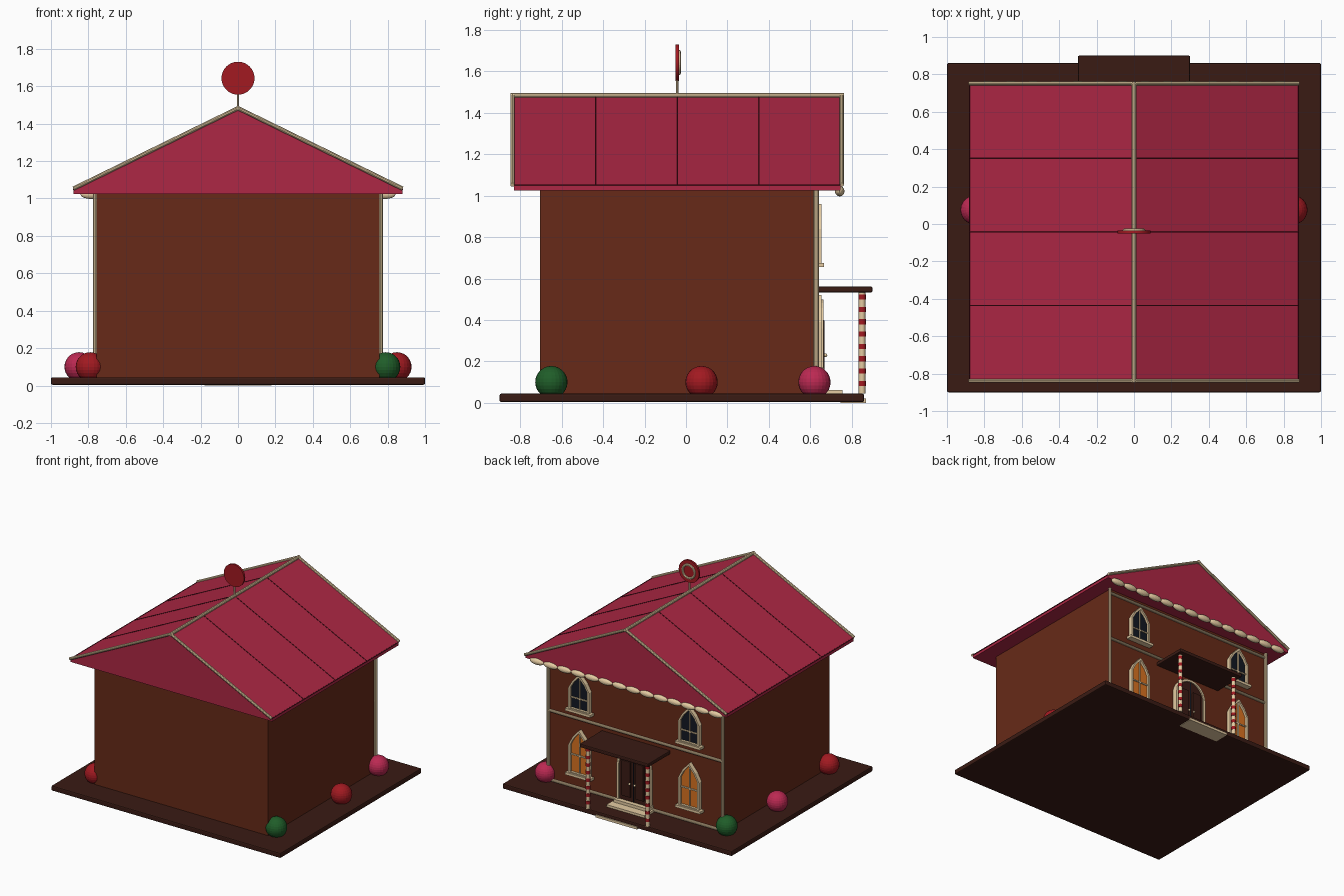
import bpy, bmesh, math
from mathutils import Vector

if "Cube" in bpy.data.objects:
    bpy.data.objects.remove(bpy.data.objects["Cube"], do_unlink=True)


def material(name, r, g, b):
    m = bpy.data.materials.new(name)
    m.use_nodes = True
    m.diffuse_color = (r, g, b, 1)
    m.node_tree.nodes["Principled BSDF"].inputs["Base Color"].default_value = (r, g, b, 1)
    return m


WALL = material("gingerbread", .135, .023, .009)
DARK = material("chocolate", .042, .011, .007)
ROOF = material("roof_glaze", .42, .02, .058)
SEAM = material("roof_seam", .09, .005, .012)
CREAM = material("icing", .78, .6, .36)
RED = material("red_candy", .36, .01, .015)
PINK = material("pink_candy", .5, .022, .085)
GREEN = material("green_candy", .014, .11, .022)
GLOW = material("lit_glass", .7, .17, .015)
NIGHT = material("dark_glass", .006, .009, .016)


def finish(name, bm, mat, smooth=False):
    bmesh.ops.recalc_face_normals(bm, faces=bm.faces)
    mesh = bpy.data.meshes.new(name)
    bm.to_mesh(mesh)
    bm.free()
    mesh.materials.append(mat)
    ob = bpy.data.objects.new(name, mesh)
    bpy.context.collection.objects.link(ob)
    if smooth:
        bpy.ops.object.select_all(action='DESELECT')
        ob.select_set(True)
        bpy.context.view_layer.objects.active = ob
        bpy.ops.object.shade_smooth_by_angle()
    return ob


def box(name, x, y, z, mat, bevel=0):
    """Box from (low, high) pairs on each axis."""
    bm = bmesh.new()
    bmesh.ops.create_cube(bm, size=1)
    for v in bm.verts:
        v.co = [sum(r) / 2 + c * (r[1] - r[0]) for c, r in zip(v.co, (x, y, z))]
    ob = finish(name, bm, mat)
    if bevel:
        mod = ob.modifiers.new("edge", 'BEVEL')
        mod.width, mod.segments = bevel, 2
    return ob


def rod(name, a, b, r, mat, sides=10):
    a, b = Vector(a), Vector(b)
    bm = bmesh.new()
    bmesh.ops.create_cone(bm, cap_ends=True, segments=sides, radius1=r, radius2=r, depth=(b - a).length)
    ob = finish(name, bm, mat, True)
    ob.location = (a + b) / 2
    ob.rotation_euler = (b - a).to_track_quat('Z', 'Y').to_euler()
    return ob


def ball(name, loc, scale, mat):
    bm = bmesh.new()
    bmesh.ops.create_uvsphere(bm, u_segments=24, v_segments=14, radius=1)
    ob = finish(name, bm, mat)
    ob.location, ob.scale = loc, scale
    return ob


def slab(name, outline, y0, y1, mat):
    """Extrude an (x, z) outline along y."""
    bm = bmesh.new()
    face = bm.faces.new([bm.verts.new((x, y0, z)) for x, z in outline])
    new = bmesh.ops.extrude_face_region(bm, geom=[face])["geom"]
    bmesh.ops.translate(bm, vec=(0, y1 - y0, 0), verts=[v for v in new if isinstance(v, bmesh.types.BMVert)])
    return finish(name, bm, mat)


def ring(name, outer, inner, y0, y1, mat):
    """Hollow frame between two matching (x, z) outlines."""
    bm = bmesh.new()
    loops = [[bm.verts.new((x, y, z)) for x, z in o]
             for o, y in ((outer, y0), (outer, y1), (inner, y1), (inner, y0))]
    n = len(outer)
    for k in range(4):
        p, q = loops[k], loops[(k + 1) % 4]
        for i in range(n):
            j = (i + 1) % n
            bm.faces.new((p[i], p[j], q[j], q[i]))
    return finish(name, bm, mat)


def pointed(cx, z0, w, spring, top):
    h = top - spring
    half = [(w, z0), (w, spring), (w * .62, spring + h * .5)]
    pts = half + [(0, top)] + [(-x, z) for x, z in reversed(half)]
    return [(cx + x, z) for x, z in pts]


def round_arch(w, z0, spring, n=12):
    arc = [(w * math.cos(math.pi * i / n), spring + w * math.sin(math.pi * i / n)) for i in range(n + 1)]
    return [(w, z0)] + arc + [(-w, z0)]


SIDES = (("left", 1), ("right", -1))
BACK = .62      # decorated wall plane

# Base and house body
box("base_board", (-1, 1), (-.9, .86), (.004, .044), DARK, .008)
box("house_walls", (-.757, .757), (-.705, BACK), (.04, 1.03), WALL)

# Roof block, seams and icing edges
EAVE, PEAK, TOP, LOW = .88, 1.48, 1.05, 1.025
slab("roof", [(-EAVE, LOW), (EAVE, LOW), (EAVE, TOP), (0, PEAK), (-EAVE, TOP)], -.83, .745, ROOF)
for side, s in SIDES:
    for i in range(1, 4):
        y = -.83 + i * .394
        rod(f"{side}_roof_seam_{i}", (s * EAVE, y, TOP), (0, y, PEAK), .004, SEAM, 6)
    rod(f"{side}_eave_line", (s * EAVE, -.83, TOP), (s * EAVE, .745, TOP), .004, SEAM, 6)
    for end, y in (("front", -.838), ("back", .752)):
        rod(f"{side}_{end}_gable_icing", (s * EAVE, y, TOP + .003), (0, y, PEAK + .003), .011, CREAM)
rod("ridge_icing", (0, -.848, PEAK + .002), (0, .762, PEAK + .002), .013, CREAM)

# Icing beads under the back gable
for i in range(14):
    ball(f"icing_bead_{i + 1}", (-.78 + i * .12, .742, 1.022), (.062, .023, .025), CREAM)

# Lollipop on the ridge
rod("lollipop_stick", (0, -.043, PEAK), (0, -.043, 1.6), .006, CREAM)
rod("lollipop_disc", (0, -.051, 1.643), (0, -.035, 1.643), .088, RED, 40)
bpy.ops.mesh.primitive_torus_add(major_radius=.052, minor_radius=.009, major_segments=32, minor_segments=8,
                                 location=(0, -.034, 1.643), rotation=(math.pi / 2, 0, 0))
swirl = bpy.context.object
swirl.name = "lollipop_ring"
swirl.data.materials.append(CREAM)

# Icing trim on the decorated wall
for side, s in SIDES:
    rod(f"{side}_corner_icing", (s * .762, BACK + .008, .044), (s * .762, BACK + .008, LOW), .013, CREAM)
for name, z in (("base", .055), ("middle", .6), ("top", .99)):
    rod(f"{name}_wall_icing", (-.76, BACK + .006, z), (.76, BACK + .006, z), .011, CREAM)


# Windows
def window(name, cx, z0, spring, top, glass):
    w = .09
    slab(f"{name}_glass", pointed(cx, z0, w - .01, spring, top - .015), BACK - .01, BACK + .015, glass)
    ring(f"{name}_frame", pointed(cx, z0, w, spring, top),
         pointed(cx, z0 + .014, w - .015, spring, top - .022), BACK - .01, BACK + .034, CREAM)
    y = (BACK, BACK + .023)
    box(f"{name}_upright_bar", (cx - .005, cx + .005), y, (z0, top - .02), CREAM)
    box(f"{name}_cross_bar", (cx - w + .01, cx + w - .01), y, (spring - .08, spring - .07), CREAM)
    box(f"{name}_sill", (cx - .11, cx + .11), (BACK, BACK + .046), (z0 - .014, z0 + .006), CREAM)


for side, s in SIDES:
    window(f"{side}_upper_window", s * .48, .67, .84, .96, NIGHT)
    window(f"{side}_lower_window", s * .48, .165, .39, .52, GLOW)

# Arched double door
slab("door", round_arch(.125, .05, .36), BACK - .01, BACK + .035, DARK)
ring("door_frame", round_arch(.14, .045, .36), round_arch(.122, .045, .36), BACK - .01, BACK + .045, CREAM)
box("door_gap", (-.003, .003), (BACK, BACK + .038), (.06, .48), NIGHT)
for side, s in SIDES:
    x = sorted((s * .02, s * .095))
    box(f"{side}_door_panel", x, (BACK, BACK + .048), (.12, .4), DARK, .004)
    ball(f"{side}_door_knob", (s * .022, BACK + .053, .23), (.009,) * 3, CREAM)

# Steps
for name, w, y, z in (("upper", .15, (BACK, .69), (.04, .085)), ("middle", .165, (BACK, .755), (.04, .062)),
                      ("lower", .18, (.745, .868), (0, .02))):
    box(f"{name}_step", (-w, w), y, z, CREAM)

# Porch canopy on striped candy posts
box("porch_canopy", (-.3, .3), (BACK, .9), (.533, .562), DARK, .007)
for side, s in SIDES:
    x, y = s * .26, .85
    rod(f"{side}_porch_post", (x, y, .044), (x, y, .54), .016, CREAM, 16)
    for i in range(8):
        z = .094 + i * .0595
        rod(f"{side}_post_stripe_{i + 1}", (x, y, z - .0125), (x, y, z + .0125), .018, RED, 16)

# Gumdrops around the base
for name, x, y, mat in (("left_front", .79, -.65, GREEN), ("left_middle", .85, .075, RED),
                        ("left_back", .79, .62, PINK), ("right_front", -.79, -.65, RED),
                        ("right_middle", -.85, .075, PINK), ("right_back", -.79, .62, GREEN)):
    ball(f"{name}_gumdrop", (x, y, .1), (.078,) * 3, mat)
